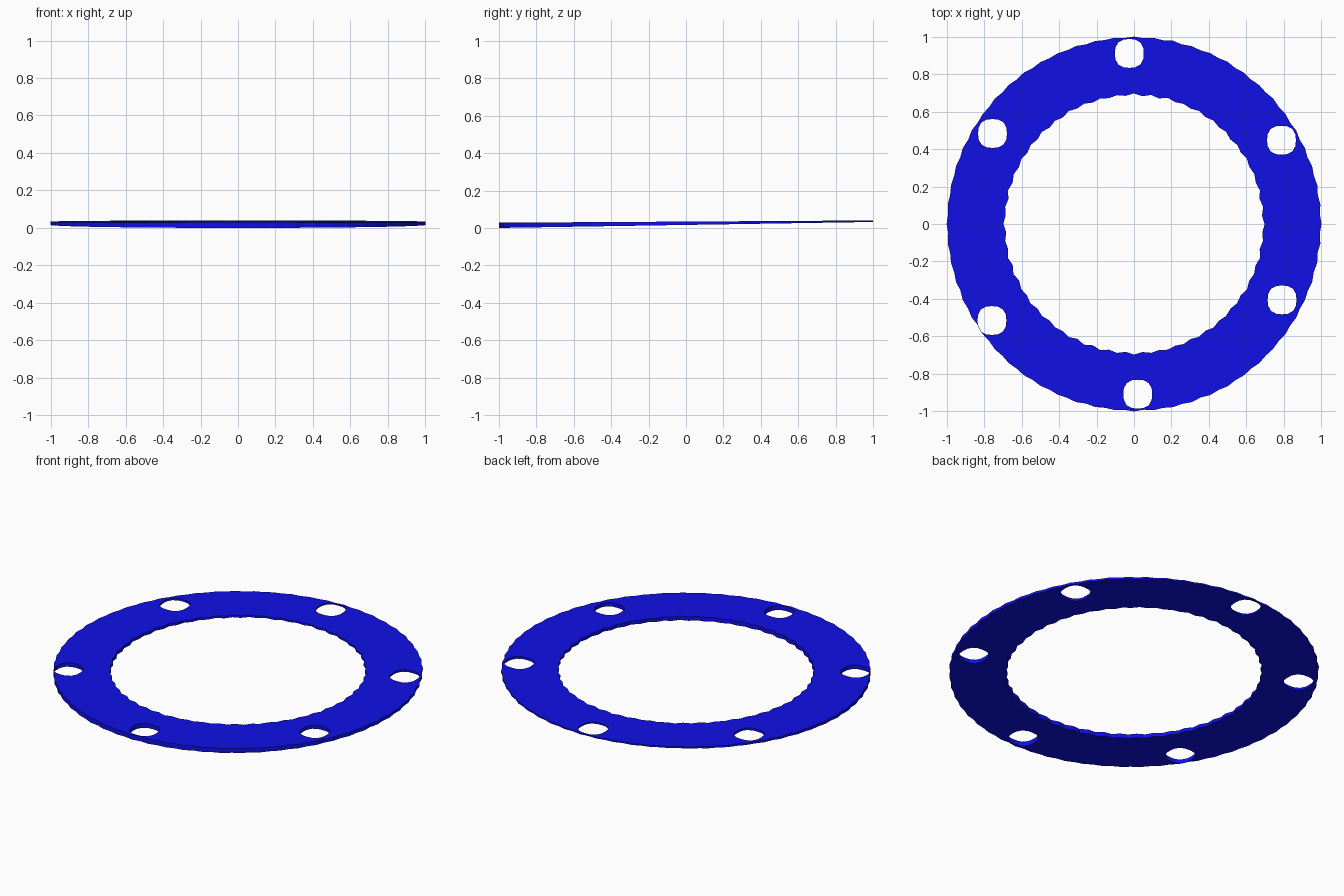
import bpy, bmesh, math, random

if "Cube" in bpy.data.objects:
    bpy.data.objects.remove(bpy.data.objects["Cube"])

random.seed(4)


def add_loop(curve, pts):
    s = curve.splines.new('POLY')
    s.points.add(len(pts) - 1)
    for p, (x, y) in zip(s.points, pts):
        p.co = (x, y, 0, 1)
    s.use_cyclic_u = True


def rough_circle(r, n, depth):
    # slightly worn, stepped rim; the four extremes stay on the full radius
    pts = []
    for i in range(n):
        a = 2 * math.pi * i / n
        wear = 0 if i % (n // 4) == 0 else depth * (i % 2) + random.uniform(0, depth * 0.4)
        pts.append(((r - wear) * math.cos(a), (r - wear) * math.sin(a)))
    return pts


def bolt_hole(cx, cy, r=0.077, n=16):
    # rounded, slightly squarish opening
    pts = []
    for i in range(n):
        a = 2 * math.pi * i / n
        c, s = math.cos(a), math.sin(a)
        k = r / (abs(c) ** 2.6 + abs(s) ** 2.6) ** (1 / 2.6)
        pts.append((cx + k * c, cy + k * s))
    return pts


# Flat outline: outer rim, central opening and six bolt holes
curve = bpy.data.curves.new("gasket_outline", 'CURVE')
curve.dimensions = '2D'
curve.fill_mode = 'BOTH'
curve.extrude = 0.5
add_loop(curve, rough_circle(1.0, 120, 0.006))
add_loop(curve, rough_circle(0.697, 96, 0.010))
for cx, cy in [(-0.025, 0.91), (-0.755, 0.483), (-0.758, -0.515),
               (0.02, -0.908), (0.79, -0.405), (0.787, 0.447)]:
    add_loop(curve, bolt_hole(cx, cy))
outline = bpy.data.objects.new("gasket_outline", curve)
bpy.context.collection.objects.link(outline)

# Convert to a solid mesh
bpy.context.view_layer.update()
mesh = bpy.data.meshes.new_from_object(
    outline.evaluated_get(bpy.context.evaluated_depsgraph_get()))
bpy.data.objects.remove(outline)
mesh.name = "gasket_ring"
ring = bpy.data.objects.new("gasket_ring", mesh)
bpy.context.collection.objects.link(ring)

# Thin wedge: tilted slightly and thinner toward the back
bm = bmesh.new()
bm.from_mesh(mesh)
bmesh.ops.remove_doubles(bm, verts=bm.verts, dist=0.0001)
for v in bm.verts:
    y = v.co.y
    v.co.z = 0.034 + 0.006 * y if v.co.z > 0 else 0.016 + 0.016 * y
bmesh.ops.recalc_face_normals(bm, faces=bm.faces)
bm.to_mesh(mesh)
bm.free()
for p in mesh.polygons:
    p.use_smooth = False

# Blue finish
mat = bpy.data.materials.new("blue")
mat.diffuse_color = (0.005, 0.005, 0.8, 1)
mat.use_nodes = True
mat.node_tree.nodes["Principled BSDF"].inputs["Base Color"].default_value = mat.diffuse_color
mesh.materials.clear()
mesh.materials.append(mat)
